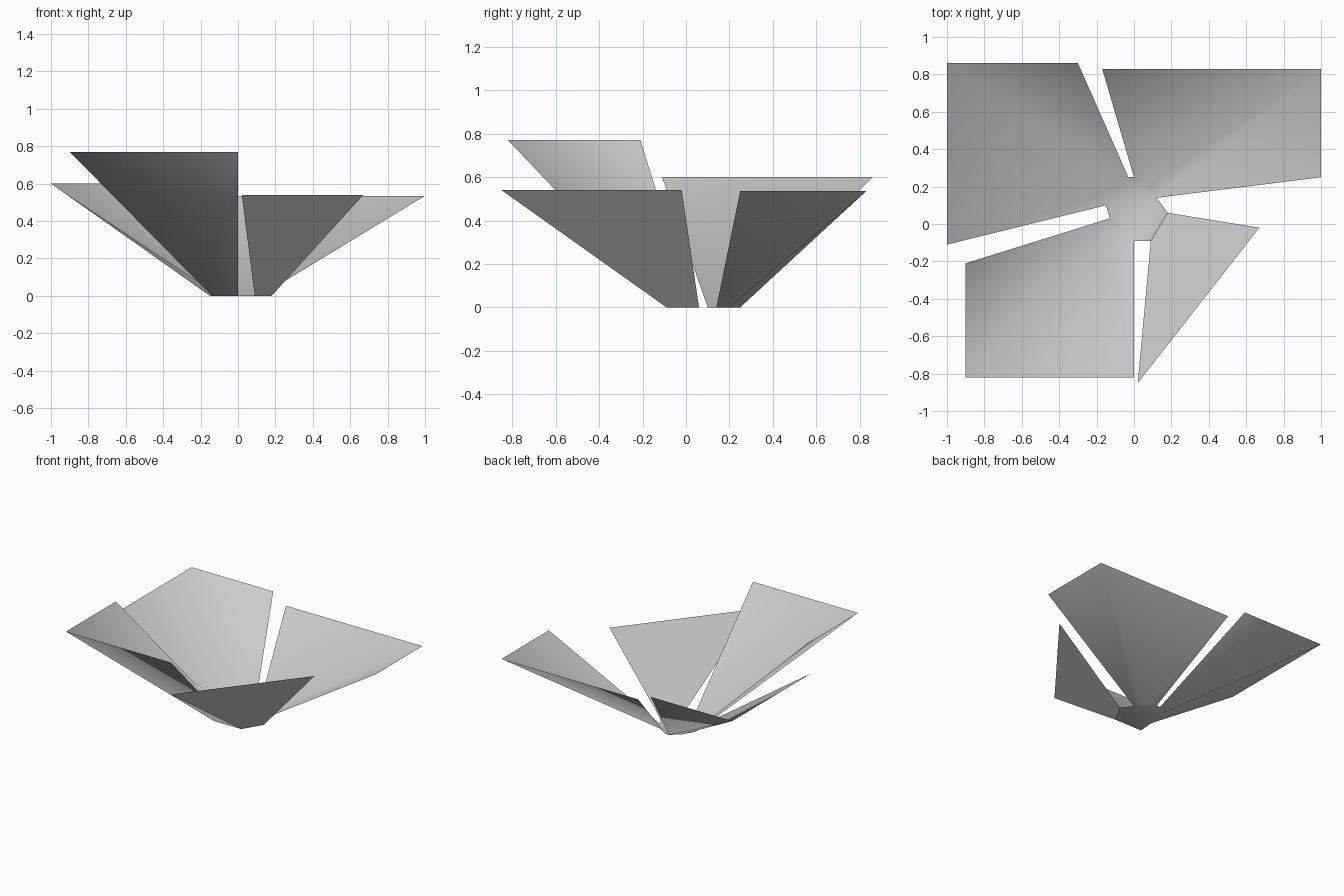
import bpy
import bmesh

cube = bpy.data.objects.get("Cube")
if cube:
    bpy.data.objects.remove(cube, do_unlink=True)

# Single plain grey
grey = bpy.data.materials.new("light_grey")
grey.use_nodes = True
colour = (0.6, 0.6, 0.6, 1)
grey.diffuse_color = colour
bsdf = next(n for n in grey.node_tree.nodes if n.type == 'BSDF_PRINCIPLED')
bsdf.inputs["Base Color"].default_value = colour

# Each petal: rim height, fold points on the base, matching points on the rim
# (listed anticlockwise so the inside of the bowl faces up)
petals = [
    (0.77, [(-0.13, 0.03), (-0.14, -0.09), (0, -0.09)],
           [(-0.9, -0.21), (-0.9, -0.82), (0, -0.82)]),
    (0.54, [(0.09, -0.09), (0.18, 0.06)],
           [(0.02, -0.85), (0.67, -0.02)]),
    (0.535, [(0.12, 0.14), (0.08, 0.2), (0, 0.25)],
            [(1, 0.25), (1, 0.83), (-0.17, 0.83)]),
    (0.6, [(-0.03, 0.25), (-0.1, 0.19), (-0.15, 0.1)],
          [(-0.3, 0.86), (-1, 0.86), (-1, -0.11)]),
]

bm = bmesh.new()
base_outline = []


def add_petal(height, inner, outer):
    """Sheet panels rising from the base edge to a level rim."""
    low = [bm.verts.new((x, y, 0)) for x, y in inner]
    high = [bm.verts.new((x, y, height)) for x, y in outer]
    for i in range(len(low) - 1):
        panel = bm.faces.new((low[i], high[i], high[i + 1], low[i + 1]))
        panel.smooth = len(low) > 2      # the single panel petal stays flat
    base_outline.extend(low)


for petal in petals:
    add_petal(*petal)

# Base sheet joining all the petals
base = bm.faces.new(base_outline)
base.smooth = True
bm.normal_update()
for f in bm.faces:
    if f.normal.z < 0:
        f.normal_flip()

mesh = bpy.data.meshes.new("folded_petal_bowl")
bm.to_mesh(mesh)
bm.free()
mesh.materials.append(grey)
bowl = bpy.data.objects.new("folded_petal_bowl", mesh)
bpy.context.collection.objects.link(bowl)
